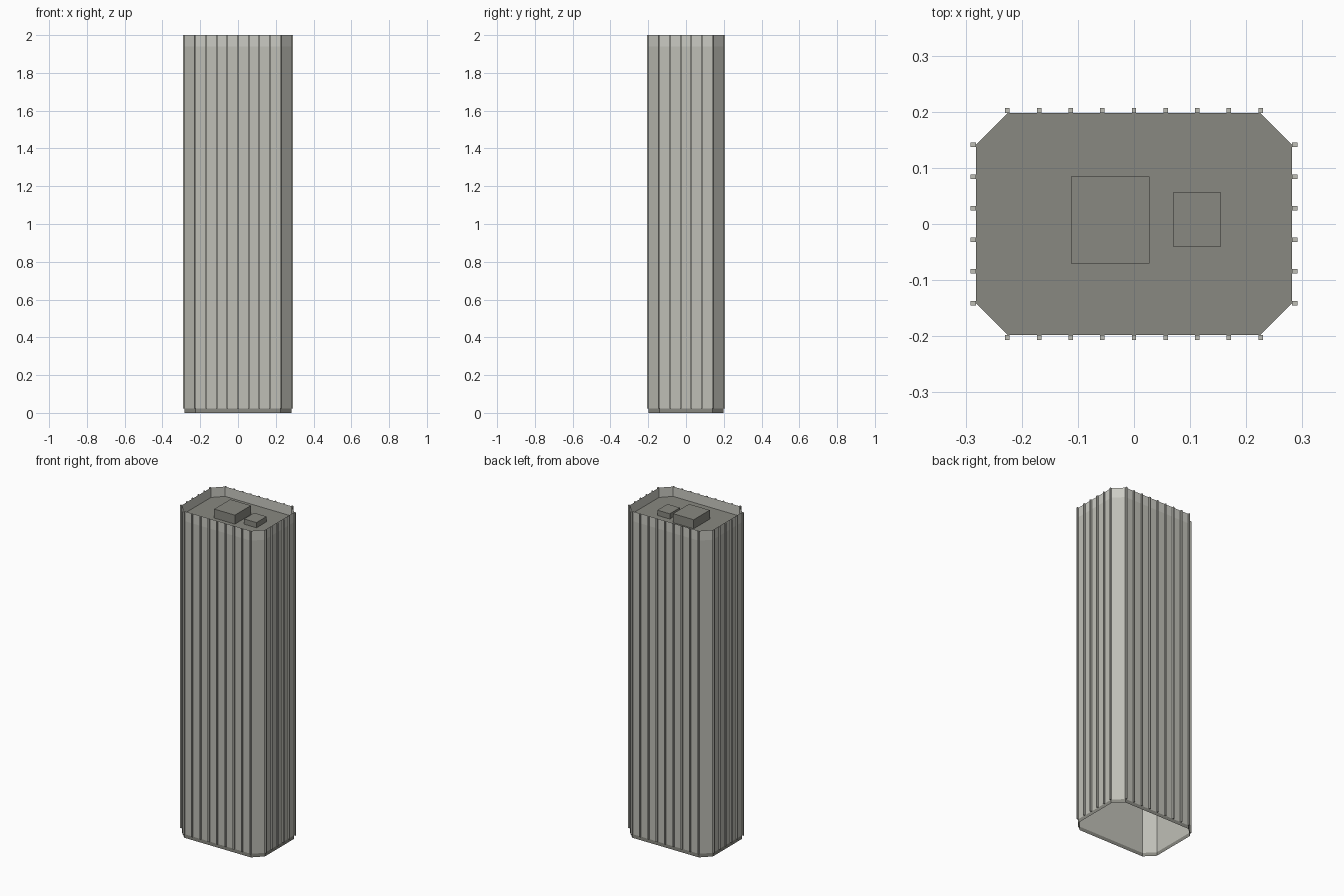
import bpy, bmesh

if "Cube" in bpy.data.objects:
    bpy.data.objects.remove(bpy.data.objects["Cube"])

HX, HY = 0.282, 0.1975        # half size of the tower plan
CX, CY = 0.2255, 0.141        # where the corner chamfers start
BASE, ROOF, TOP = 0.022, 1.94, 2.0
PLAN = [(CX, -HY), (HX, -CY), (HX, CY), (CX, HY),
        (-CX, HY), (-HX, CY), (-HX, -CY), (-CX, -HY)]


def material(name, *rgb):
    mat = bpy.data.materials.new(name)
    mat.diffuse_color = (*rgb, 1)
    mat.use_nodes = True
    mat.node_tree.nodes["Principled BSDF"].inputs["Base Color"].default_value = mat.diffuse_color
    return mat


CONCRETE = material("concrete", 0.52, 0.52, 0.47)
PALE = material("pale_concrete", 0.60, 0.60, 0.55)
DARK = material("dark_roofing", 0.25, 0.25, 0.22)


def finish(name, bm, mat):
    mesh = bpy.data.meshes.new(name)
    bm.to_mesh(mesh)
    bm.free()
    mesh.materials.append(mat)
    obj = bpy.data.objects.new(name, mesh)
    bpy.context.collection.objects.link(obj)
    return obj


def box(bm, x0, x1, y0, y1, z0, z1):
    verts = bmesh.ops.create_cube(bm, size=1)["verts"]
    for v in verts:
        v.co = (x1 if v.co.x > 0 else x0,
                y1 if v.co.y > 0 else y0,
                z1 if v.co.z > 0 else z0)


def walls(name, z0, z1, mat):
    # open octagonal sleeve
    bm = bmesh.new()
    low = [bm.verts.new((x, y, z0)) for x, y in PLAN]
    high = [bm.verts.new((x, y, z1)) for x, y in PLAN]
    for i in range(8):
        j = (i + 1) % 8
        bm.faces.new((low[i], low[j], high[j], high[i]))
    return finish(name, bm, mat)


# Outer shell, open underneath: plinth, shaft and thin parapet
walls("plinth", 0, BASE, DARK)
walls("tower_shaft", BASE, ROOF, CONCRETE)
walls("parapet", ROOF, TOP, PALE)

# Sunken flat roof
bm = bmesh.new()
bm.faces.new([bm.verts.new((x, y, ROOF)) for x, y in PLAN])
finish("roof", bm, DARK)

# Rooftop plant rooms
for name, dims in (("large_roof_unit", (-0.112, 0.028, -0.070, 0.085, ROOF, 1.995)),
                   ("small_roof_unit", (0.07, 0.154, -0.041, 0.057, ROOF, 1.972))):
    bm = bmesh.new()
    box(bm, *dims)
    finish(name, bm, DARK)

# Vertical fins along the four flat sides
W, D = 0.004, 0.0095
bm = bmesh.new()
for s in (-1, 1):
    for i in range(9):
        x = -CX + 2 * CX * i / 8
        y0, y1 = sorted((s * HY, s * (HY + D)))
        box(bm, x - W, x + W, y0, y1, BASE, TOP)
    for i in range(6):
        y = -CY + 2 * CY * i / 5
        x0, x1 = sorted((s * HX, s * (HX + D)))
        box(bm, x0, x1, y - W, y + W, BASE, TOP)
finish("facade_fins", bm, CONCRETE)
